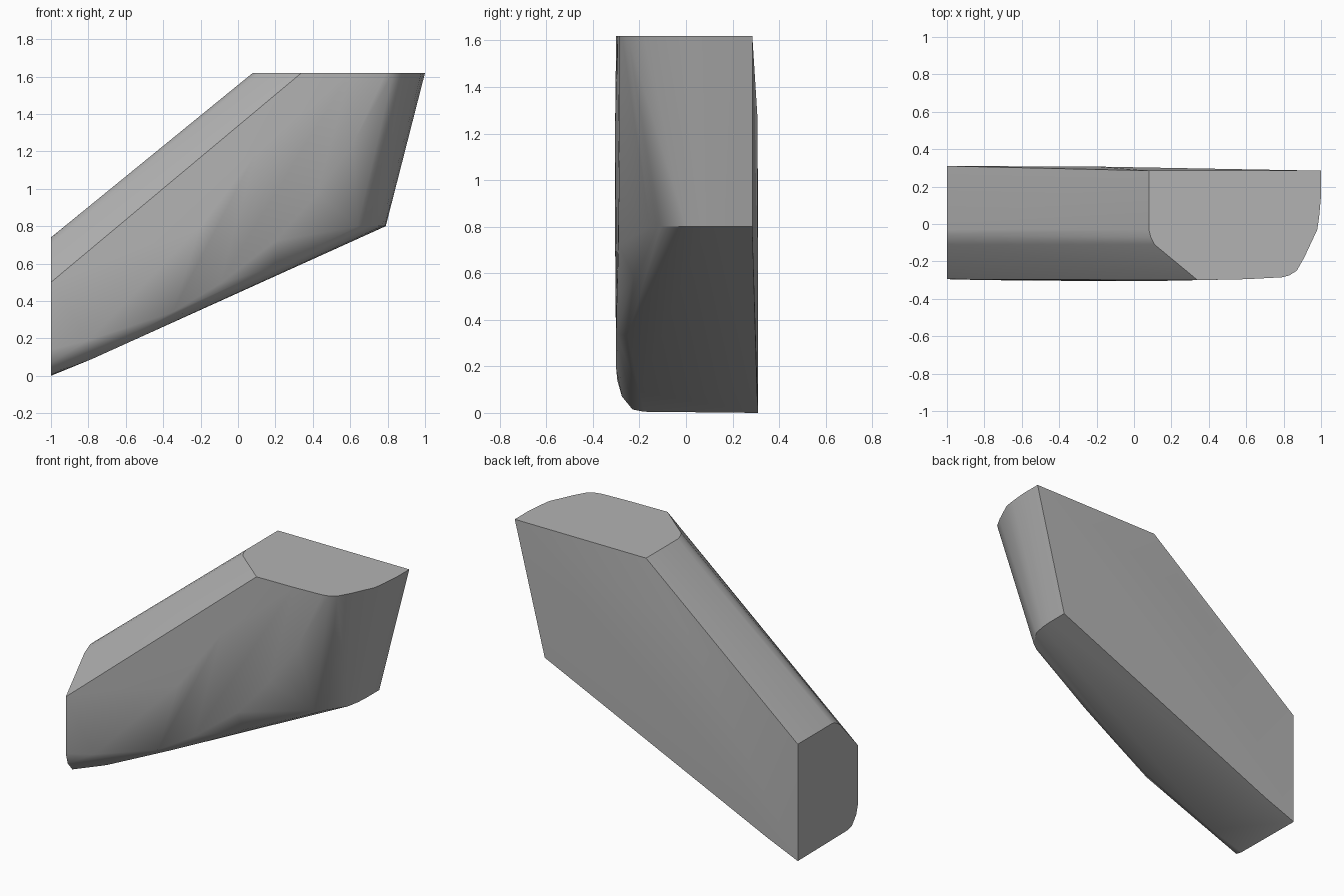
import bpy, bmesh, math

if "Cube" in bpy.data.objects:
    bpy.data.objects.remove(bpy.data.objects["Cube"])

# grey paint
grey = bpy.data.materials.new("grey")
grey.diffuse_color = (0.45, 0.45, 0.45, 1)
grey.use_nodes = True
grey.node_tree.nodes["Principled BSDF"].inputs["Base Color"].default_value = grey.diffuse_color

# profile of the upright left end (y, z) at x = -1
end = [(0.31, 0.74), (-0.03, 0.74), (-0.06, 0.735), (-0.11, 0.705), (-0.295, 0.50),
       (-0.295, 0.14), (-0.275, 0.07), (-0.23, 0.015), (-0.18, 0.005), (0.31, 0.0)]
# outline of the flat top (x, y) at z = 1.62
top = [(0.08, 0.285), (0.08, -0.03), (0.09, -0.07), (0.11, -0.11), (0.34, -0.30),
       (0.60, -0.295), (0.79, -0.285), (0.83, -0.275), (0.87, -0.25), (0.91, -0.18),
       (0.98, -0.03), (0.99, 0.04), (1.0, 0.15), (1.0, 0.285)]
# lower edge of the right end (x, y) at z = 0.8
heel = [(0.64, -0.155), (0.70, -0.11), (0.77, 0.0), (0.785, 0.08), (0.79, 0.15), (0.79, 0.285)]
# rounded lower front edge, back ridge and slight curve of the underside
extra = [(0.62, -0.285, 1.25), (0.42, -0.288, 0.97), (0.20, -0.29, 0.72), (-0.1, -0.297, 0.49),
         (-0.35, -0.30, 0.34), (-0.8, -0.30, 0.19), (-0.2, -0.305, 0.8), (0.1, -0.305, 1.2),
         (-0.2, 0.307, 1.27), (-0.78, -0.20, 0.09), (-0.78, 0.305, 0.09),
         (-0.3, -0.25, 0.33), (0.2, -0.225, 0.585)]

# solid block wrapped around the profiles
bm = bmesh.new()
for p in ([(-1, y, z) for y, z in end] + [(x, y, 1.62) for x, y in top]
          + [(x, y, 0.8) for x, y in heel] + extra):
    bm.verts.new(p)
res = bmesh.ops.convex_hull(bm, input=bm.verts[:])
loose = [v for v in bm.verts if not v.link_faces]
bmesh.ops.delete(bm, geom=loose, context='VERTS')
bmesh.ops.dissolve_limit(bm, angle_limit=math.radians(0.3), verts=bm.verts[:], edges=bm.edges[:])
bmesh.ops.recalc_face_normals(bm, faces=bm.faces[:])

mesh = bpy.data.meshes.new("angled_block")
bm.to_mesh(mesh)
bm.free()
mesh.materials.append(grey)
block = bpy.data.objects.new("angled_block", mesh)
bpy.context.collection.objects.link(block)
bpy.context.view_layer.objects.active = block
block.select_set(True)
bpy.ops.object.shade_smooth_by_angle(angle=math.radians(30))
